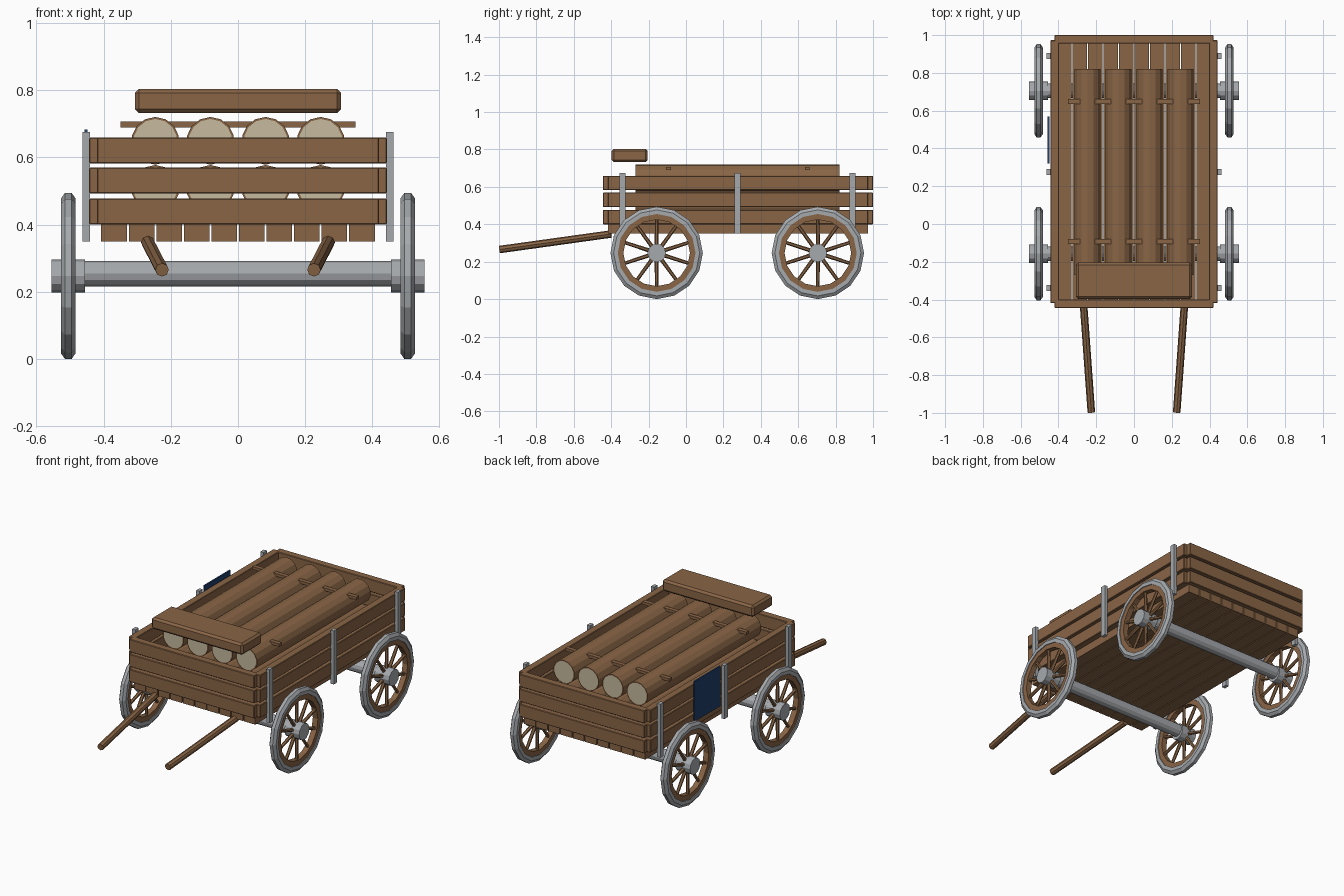
import bpy, bmesh, math
from mathutils import Vector, Matrix

if "Cube" in bpy.data.objects:
    bpy.data.objects.remove(bpy.data.objects["Cube"])


def material(name, r, g, b):
    m = bpy.data.materials.new(name)
    m.use_nodes = True
    m.diffuse_color = (r, g, b, 1)
    m.node_tree.nodes["Principled BSDF"].inputs["Base Color"].default_value = (r, g, b, 1)
    return m


WOOD = material("brown wood", 0.25, 0.13, 0.06)
METAL = material("grey metal", 0.38, 0.40, 0.42)
CUT = material("pale cut wood", 0.57, 0.49, 0.34)
BLUE = material("blue paint", 0.015, 0.05, 0.15)


def finish(name, bm, *mats):
    bmesh.ops.recalc_face_normals(bm, faces=bm.faces)
    me = bpy.data.meshes.new(name)
    bm.to_mesh(me)
    bm.free()
    for m in mats:
        me.materials.append(m)
    ob = bpy.data.objects.new(name, me)
    bpy.context.collection.objects.link(ob)
    return ob


def add_box(bm, low, high, bevel=0.0):
    low, high = Vector(low), Vector(high)
    mat = Matrix.Translation((low + high) / 2) @ Matrix.Diagonal((*(high - low), 1))
    verts = bmesh.ops.create_cube(bm, size=1, matrix=mat)["verts"]
    if bevel:
        edges = list({e for v in verts for e in v.link_edges})
        bmesh.ops.bevel(bm, geom=edges, offset=bevel, segments=1, affect='EDGES')


def box(name, low, high, mat, bevel=0.0):
    bm = bmesh.new()
    add_box(bm, low, high, bevel)
    return finish(name, bm, mat)


def add_rod(bm, a, b, radius, sides, end_radius=None):
    a, b = Vector(a), Vector(b)
    turn = (b - a).to_track_quat('Z', 'Y').to_matrix().to_4x4()
    bmesh.ops.create_cone(bm, cap_ends=True, segments=sides, radius1=radius,
                          radius2=end_radius or radius, depth=(b - a).length,
                          matrix=Matrix.Translation((a + b) / 2) @ turn)


def rod(name, a, b, radius, sides, mat):
    bm = bmesh.new()
    add_rod(bm, a, b, radius, sides)
    return finish(name, bm, mat)


def ring(name, profile, sides, centre, mat):
    """Spin a closed (x, radius) profile about the x axis."""
    bm = bmesh.new()
    loops = []
    for i in range(sides):
        t = math.tau * i / sides
        loops.append([bm.verts.new((x, r * math.sin(t), -r * math.cos(t))) for x, r in profile])
    n = len(profile)
    for i in range(sides):
        p, q = loops[i], loops[(i + 1) % sides]
        for k in range(n):
            bm.faces.new((p[k], p[(k + 1) % n], q[(k + 1) % n], q[k]))
    bmesh.ops.translate(bm, verts=bm.verts, vec=centre)
    return finish(name, bm, mat)


FRONT, BACK, WIDE, THICK = -0.445, 1.0, 0.443, 0.045

# Floor planks
PLANK = 0.082
bm = bmesh.new()
for i in range(10):
    x = (i - 5) * PLANK
    add_box(bm, (x + 0.003, -0.417, 0.35), (x + PLANK - 0.003, 0.973, 0.40))
finish("floor_planks", bm, WOOD)

# Side, front and back boards
for i, (z0, z1) in enumerate(((0.40, 0.477), (0.492, 0.569), (0.582, 0.659))):
    for side, s in (("left", 1), ("right", -1)):
        xs = sorted((s * (WIDE - THICK), s * WIDE))
        box(f"{side}_board_{i}", (xs[0], -0.418, z0), (xs[1], 0.973, z1), WOOD, 0.003)
    for end, y in (("front", FRONT), ("back", BACK - THICK)):
        box(f"{end}_board_{i}", (-0.42, y, z0), (0.42, y + THICK, z1), WOOD, 0.003)

# Metal posts on the sides
for side, s in (("left", 1), ("right", -1)):
    for i, y in enumerate((-0.34, 0.275, 0.89)):
        xs = sorted((s * 0.441, s * 0.462))
        box(f"{side}_post_{i}", (xs[0], y - 0.016, 0.35), (xs[1], y + 0.016, 0.675), METAL)

# Blue plate on the right side
box("side_plate", (-0.457, 0.32, 0.44), (-0.448, 0.57, 0.683), BLUE)

# Two layers of logs with pale ends
for layer, z in (("lower", 0.506), ("upper", 0.649)):
    for i in range(4):
        x = (i - 1.5) * 0.164
        bm = bmesh.new()
        add_rod(bm, (x, -0.27, z), (x, 0.82, z), 0.071, 14)
        ends = [f for f in bm.faces if abs(f.normal.y) > 0.9]
        bmesh.ops.inset_individual(bm, faces=ends, thickness=0.006)
        for f in ends:
            f.material_index = 1
        finish(f"{layer}_log_{i}", bm, WOOD, CUT)

# Crossbars through the upper logs
for end, y in (("front", -0.093), ("back", 0.648)):
    box(f"{end}_crossbar", (-0.35, y - 0.013, 0.689), (0.35, y + 0.013, 0.706), WOOD)

# Seat
box("seat", (-0.307, -0.397, 0.732), (0.307, -0.205, 0.803), WOOD, 0.012)

# Pulling shafts
for side, s in (("left", 1), ("right", -1)):
    rod(f"{side}_shaft", (s * 0.269, -0.40, 0.348), (s * 0.226, -0.997, 0.265), 0.02, 8, WOOD)

# Axles and wheels
TYRE = ((-0.022, 0.208), (-0.022, 0.230), (-0.010, 0.247),
        (0.010, 0.247), (0.022, 0.230), (0.022, 0.208))
RIM = ((-0.017, 0.178), (-0.017, 0.214), (0.017, 0.214), (0.017, 0.178))
HUB_Z = 0.247
for end, y in (("front", -0.157), ("back", 0.705)):
    rod(f"{end}_axle", (-0.47, y, HUB_Z + 0.007), (0.47, y, HUB_Z + 0.007), 0.038, 12, METAL)
    for side, s in (("left", 1), ("right", -1)):
        name = f"{end}_{side}"
        c = Vector((s * 0.505, y, HUB_Z))
        ring(name + "_tyre", TYRE, 16, c, METAL)
        ring(name + "_rim", RIM, 16, c, WOOD)
        rod(name + "_hub", c - Vector((0.05, 0, 0)), c + Vector((0.05, 0, 0)), 0.049, 12, METAL)
        bm = bmesh.new()
        for k in range(10):
            t = math.tau * k / 10
            d = Vector((0, math.sin(t), math.cos(t)))
            add_rod(bm, c + d * 0.03, c + d * 0.19, 0.011, 6, 0.009)
        finish(name + "_spokes", bm, WOOD)
